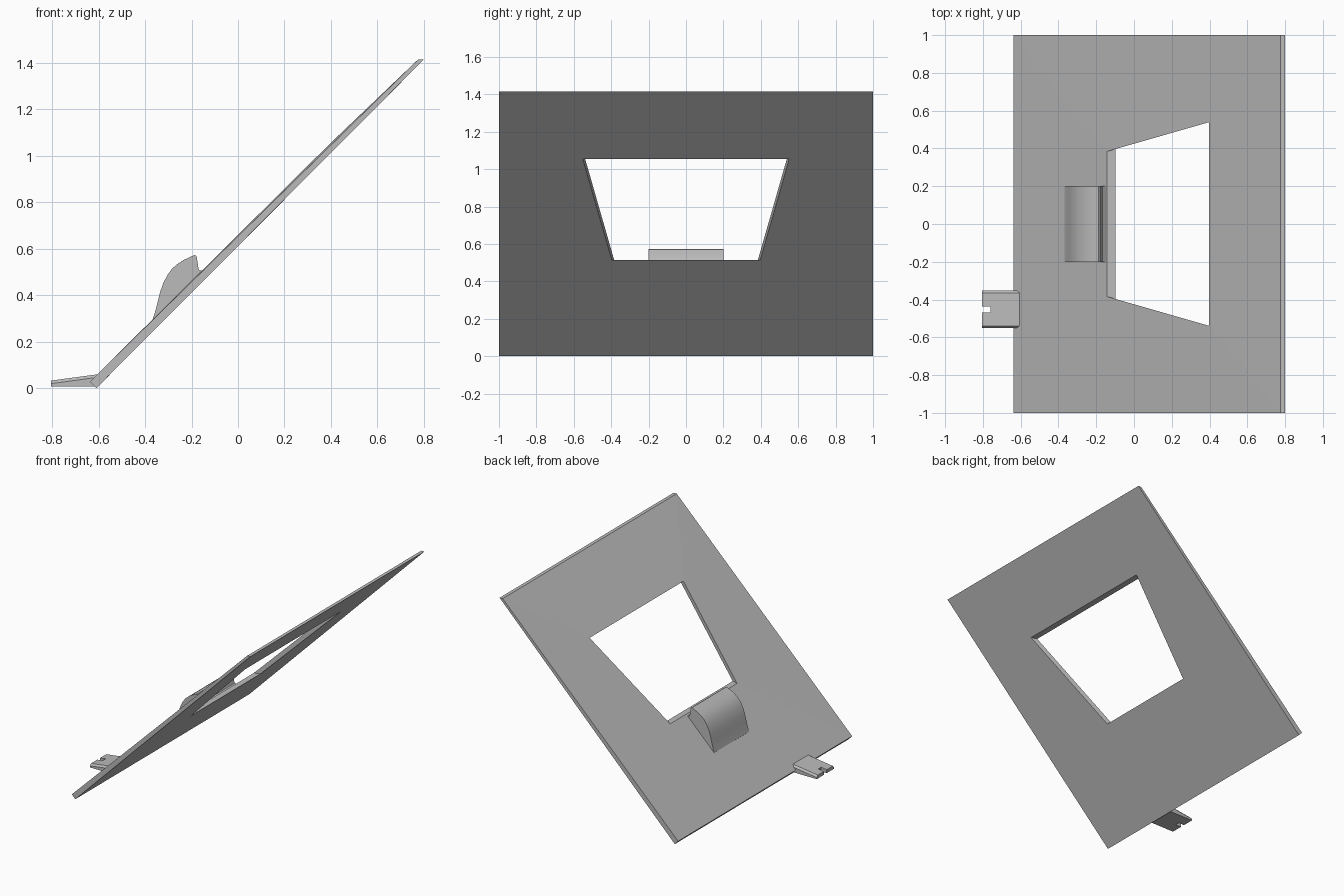
import bpy
import bmesh
from math import radians

cube = bpy.data.objects.get("Cube")
if cube:
    bpy.data.objects.remove(cube, do_unlink=True)

grey = bpy.data.materials.new("plain grey")
grey.use_nodes = True
grey.diffuse_color = (0.5, 0.5, 0.5, 1)
grey.node_tree.nodes["Principled BSDF"].inputs["Base Color"].default_value = (0.5, 0.5, 0.5, 1)


def loft(name, rings, capped=True):
    """Join successive rings of points with quads; cap the ends or close the loop."""
    bm = bmesh.new()
    rows = [[bm.verts.new(p) for p in ring] for ring in rings]
    pairs = list(zip(rows, rows[1:]))
    if capped:
        bm.faces.new(rows[0])
        bm.faces.new(rows[-1])
    else:
        pairs.append((rows[-1], rows[0]))
    for a, b in pairs:
        for i in range(len(a)):
            j = (i + 1) % len(a)
            bm.faces.new((a[i], a[j], b[j], b[i]))
    bmesh.ops.recalc_face_normals(bm, faces=bm.faces)
    mesh = bpy.data.meshes.new(name)
    bm.to_mesh(mesh)
    bm.free()
    mesh.materials.append(grey)
    obj = bpy.data.objects.new(name, mesh)
    bpy.context.collection.objects.link(obj)
    return obj


def frame_ring(low, high, low_y, high_y):
    """Four corners of a trapezoid between two (x, z) edges."""
    (x0, z0), (x1, z1) = low, high
    return [(x0, -low_y, z0), (x1, -high_y, z1), (x1, high_y, z1), (x0, low_y, z0)]


# Sloping plate with a trapezoid window, its top and bottom edges cut level
def window_half(x):
    return 0.425 + 0.287 * x


def window_ring(offset):
    x0, x1 = 0.515 - offset, 1.055 - offset
    return frame_ring((x0, 0.515), (x1, 1.055), window_half(x0), window_half(x1))


loft("sloping_plate", [
    frame_ring((-0.637, 0.029), (0.775, 1.415), 1, 1),
    window_ring(0.657),
    window_ring(0.613),
    frame_ring((-0.61, 0), (0.8, 1.415), 1, 1),
], capped=False)

# Rounded ledge below the window
ledge_profile = [
    (-0.368, 0.295), (-0.358, 0.325), (-0.346, 0.37), (-0.335, 0.415), (-0.322, 0.452),
    (-0.305, 0.485), (-0.285, 0.514), (-0.26, 0.535), (-0.235, 0.552), (-0.21, 0.563),
    (-0.187, 0.574), (-0.179, 0.57), (-0.176, 0.555), (-0.17, 0.515), (-0.165, 0.507),
    (-0.153, 0.505), (-0.145, 0.49), (-0.355, 0.28),
]
ledge = loft("rounded_ledge", [[(x, y, z) for x, z in ledge_profile] for y in (-0.2, 0.2)])

# Notched tab at the foot, with bevelled long edges
tip, notch, root, middle = -0.805, -0.76, -0.603, -0.452
half, slot = 0.099, 0.016
outline = [(tip, -half), (notch, -half), (root, -half), (root, half), (notch, half),
           (tip, half), (tip, slot), (notch, slot), (notch, -slot), (tip, -slot)]


def tab_top(x):
    return 0.033 + 0.135 * (x - tip)


def tab_ring(drop, inset):
    ring = []
    for x, y in outline:
        if abs(y) == half:
            y *= 1 - inset / half
        ring.append((x, middle + y, tab_top(x) - drop))
    return ring


base = [(x, middle + y, 0.008) for x, y in outline]
loft("notched_tab", [base, tab_ring(0.013, 0), tab_ring(0, 0.012)])

# Smooth only the gently curved ledge
bpy.ops.object.select_all(action="DESELECT")
ledge.select_set(True)
bpy.context.view_layer.objects.active = ledge
bpy.ops.object.shade_smooth_by_angle(angle=radians(35))
